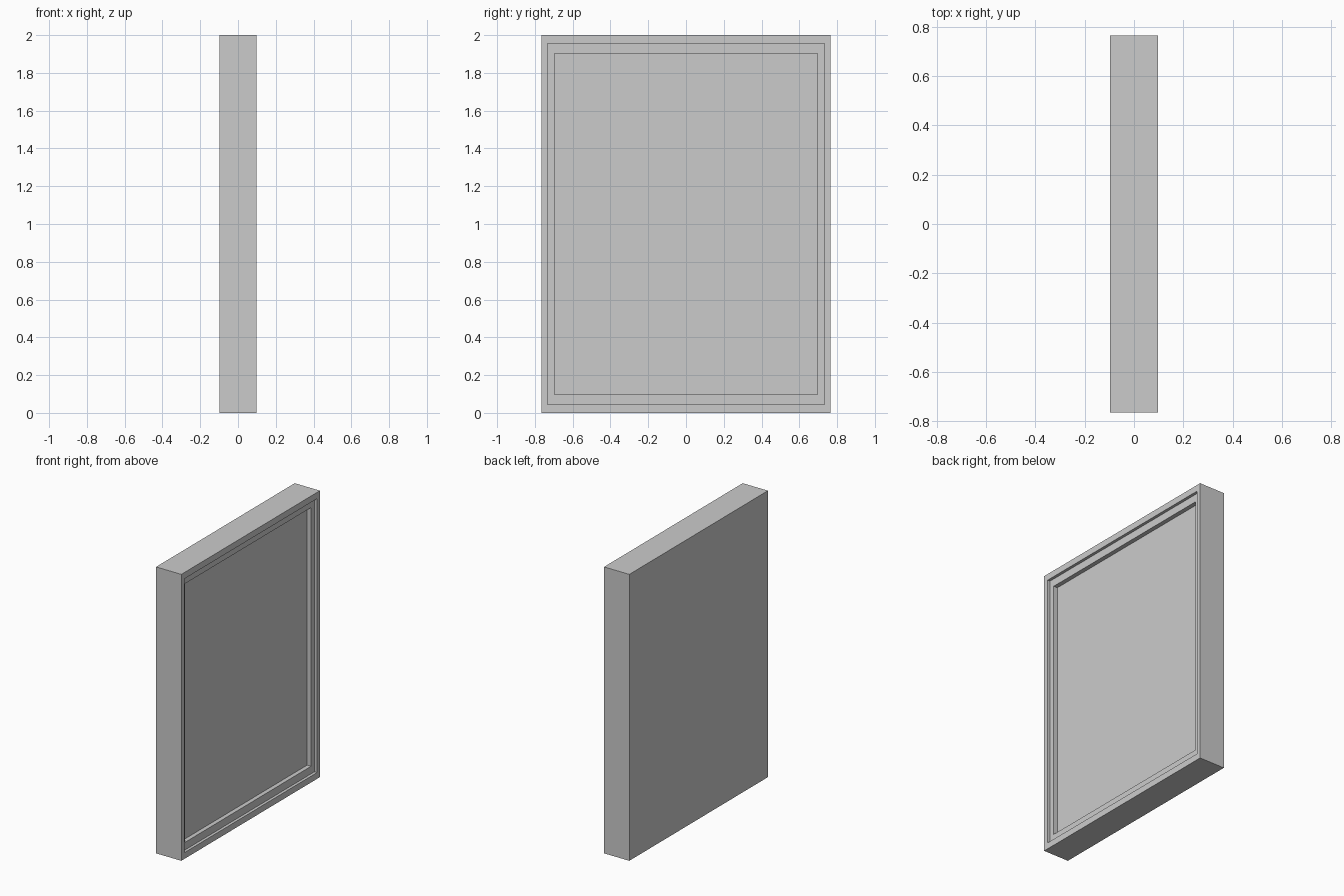
import bpy
import bmesh

cube = bpy.data.objects.get("Cube")
if cube:
    bpy.data.objects.remove(cube, do_unlink=True)

HALF_X, HALF_Y, HEIGHT = 0.0975, 0.765, 2.0

# Plain grey finish
grey = bpy.data.materials.new("plain_grey")
grey.use_nodes = True
color = (0.6, 0.6, 0.6, 1)
grey.diffuse_color = color
grey.node_tree.nodes["Principled BSDF"].inputs["Base Color"].default_value = color

bm = bmesh.new()


def ring(x, border_y, border_z):
    """Rectangle facing +x, set in from the slab's edges."""
    y, low, high = HALF_Y - border_y, border_z, HEIGHT - border_z
    corners = [(-y, low), (y, low), (y, high), (-y, high)]
    return [bm.verts.new((x, cy, cz)) for cy, cz in corners]


# Slab outline, then the two steps down into the recessed panel
step = HALF_X - 0.02
floor = step - 0.03
rings = [
    ring(-HALF_X, 0, 0),
    ring(HALF_X, 0, 0),
    ring(HALF_X, 0.033, 0.044),
    ring(step, 0.033, 0.044),
    ring(step, 0.07, 0.097),
    ring(floor, 0.07, 0.097),
]
for a, b in zip(rings, rings[1:]):
    for i in range(4):
        j = (i + 1) % 4
        bm.faces.new((a[i], a[j], b[j], b[i]))

# Plain back and recessed panel
bm.faces.new(rings[0][::-1])
bm.faces.new(rings[-1])
bmesh.ops.recalc_face_normals(bm, faces=bm.faces)

mesh = bpy.data.meshes.new("framed_panel")
bm.to_mesh(mesh)
bm.free()
mesh.materials.append(grey)
panel = bpy.data.objects.new("framed_panel", mesh)
bpy.context.collection.objects.link(panel)
